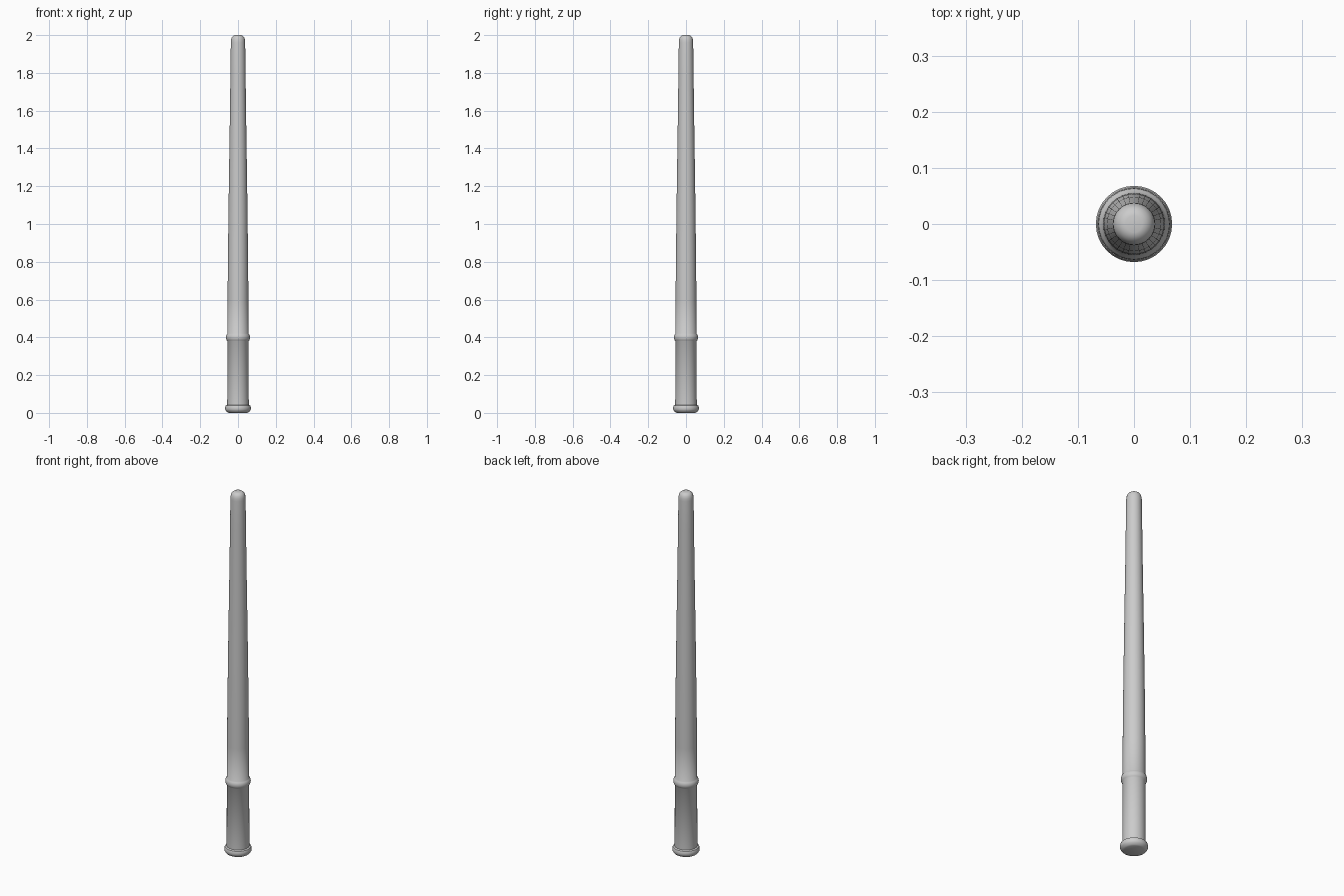
import bpy, bmesh, math

if "Cube" in bpy.data.objects:
    bpy.data.objects.remove(bpy.data.objects["Cube"])

SEGMENTS = 32


def lathe(name, profile):
    """Revolve (radius, z) points around z, capping both ends."""
    bm = bmesh.new()
    rings = []
    for r, z in profile:
        rings.append([bm.verts.new((r * math.cos(2 * math.pi * i / SEGMENTS),
                                    r * math.sin(2 * math.pi * i / SEGMENTS), z))
                      for i in range(SEGMENTS)])
    for a, b in zip(rings, rings[1:]):
        for i in range(SEGMENTS):
            j = (i + 1) % SEGMENTS
            bm.faces.new((a[i], a[j], b[j], b[i]))
    bm.faces.new(rings[0][::-1])
    bm.faces.new(rings[-1])
    mesh = bpy.data.meshes.new(name)
    bm.to_mesh(mesh)
    bm.free()
    obj = bpy.data.objects.new(name, mesh)
    bpy.context.collection.objects.link(obj)
    bpy.ops.object.select_all(action='DESELECT')
    obj.select_set(True)
    bpy.context.view_layer.objects.active = obj
    bpy.ops.object.shade_smooth_by_angle(angle=math.radians(40))
    return obj


# One continuous tapered pole with its foot flange, collar and rounded tip
lathe("tapered_pole", [
    # foot flange
    (0.050, 0.0), (0.058, 0.004), (0.065, 0.012), (0.068, 0.018),
    (0.068, 0.030), (0.065, 0.038), (0.057, 0.042),
    # grip
    (0.056, 0.380),
    # rounded collar
    (0.060, 0.385), (0.063, 0.392), (0.064, 0.400), (0.063, 0.408),
    (0.060, 0.415), (0.056, 0.420),
    # tapering shaft
    (0.055, 0.60), (0.0535, 0.80), (0.051, 1.00), (0.0485, 1.20),
    (0.0455, 1.40), (0.0425, 1.60), (0.040, 1.80), (0.038, 1.96),
    # rounded tip
    (0.037, 1.974), (0.034, 1.985), (0.029, 1.993), (0.022, 1.998), (0.015, 2.0),
])
